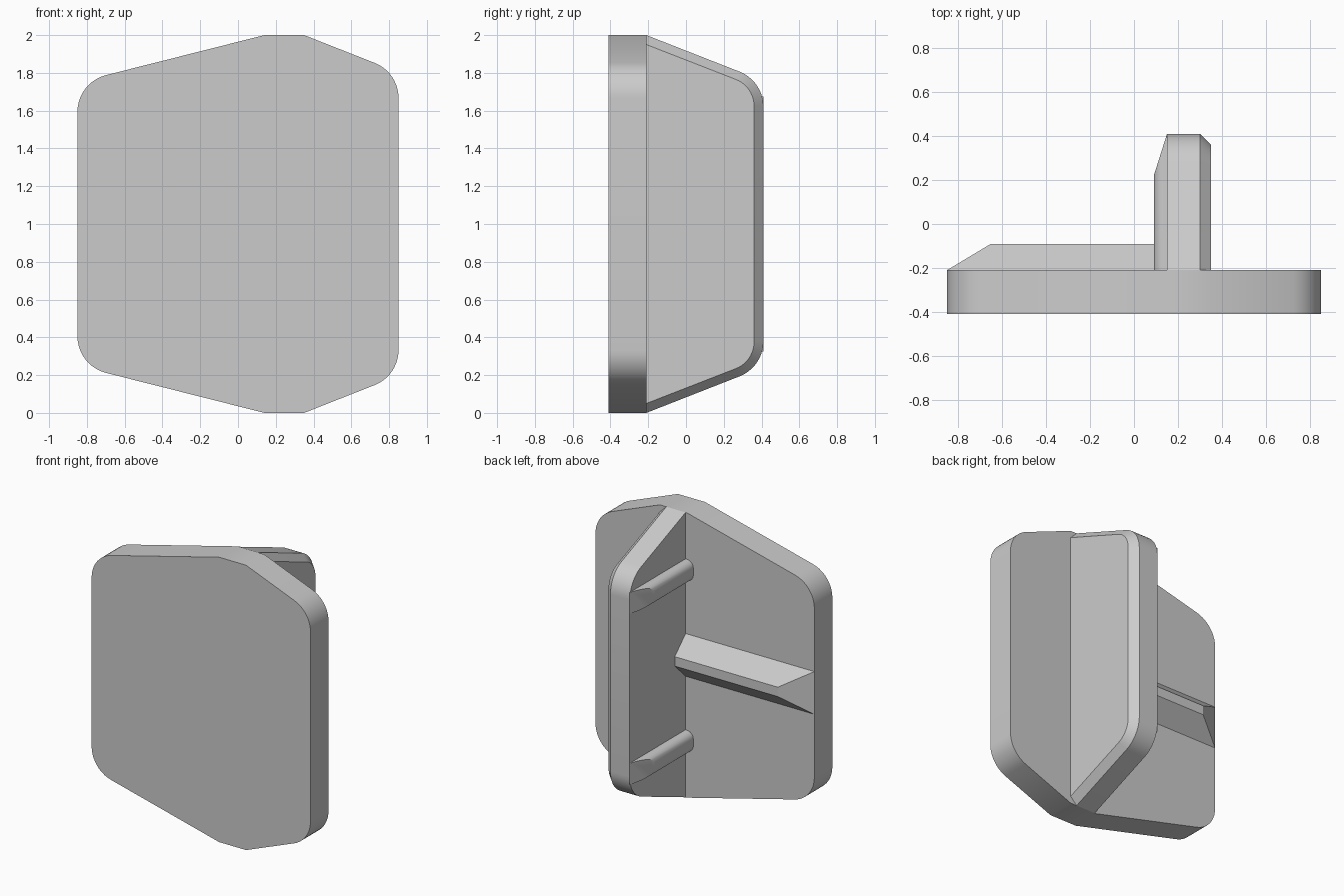
import bpy, bmesh, math
from mathutils import Vector

if "Cube" in bpy.data.objects:
    bpy.data.objects.remove(bpy.data.objects["Cube"], do_unlink=True)

grey = bpy.data.materials.new("plain grey")
grey.use_nodes = True
grey.diffuse_color = (0.6, 0.6, 0.6, 1)
grey.node_tree.nodes["Principled BSDF"].inputs["Base Color"].default_value = (0.6, 0.6, 0.6, 1)


def loft(name, rings):
    """Skin matching rings of points and cap both ends."""
    bm = bmesh.new()
    loops = [[bm.verts.new(p) for p in ring] for ring in rings]
    n = len(loops[0])
    for a, b in zip(loops, loops[1:]):
        for i in range(n):
            j = (i + 1) % n
            bm.faces.new((a[i], a[j], b[j], b[i]))
    bm.faces.new(loops[0])
    bm.faces.new(loops[-1])
    bmesh.ops.recalc_face_normals(bm, faces=bm.faces)
    mesh = bpy.data.meshes.new(name)
    bm.to_mesh(mesh)
    bm.free()
    mesh.materials.append(grey)
    obj = bpy.data.objects.new(name, mesh)
    bpy.context.collection.objects.link(obj)
    bpy.ops.object.select_all(action='DESELECT')
    obj.select_set(True)
    bpy.context.view_layer.objects.active = obj
    bpy.ops.object.shade_smooth_by_angle(angle=math.radians(30))
    return obj


def rounded(corners, steps=10):
    """2D outline from (u, v, radius) corners, rounding where radius > 0."""
    out = []
    for i, (u, v, r) in enumerate(corners):
        p = Vector((u, v))
        if r == 0:
            out.append(p)
            continue
        a = (Vector(corners[i - 1][:2]) - p).normalized()
        b = (Vector(corners[(i + 1) % len(corners)][:2]) - p).normalized()
        half = a.angle(b) / 2
        start, end = p + a * r / math.tan(half), p + b * r / math.tan(half)
        centre = p + (a + b).normalized() * r / math.sin(half)
        s, e = start - centre, end - centre
        sweep = s.angle(e)
        for k in range(steps + 1):
            t = k / steps * sweep
            out.append(centre + (s * math.sin(sweep - t) + e * math.sin(t)) / math.sin(sweep))
    return out


def mirrored(top):
    """Complete an upper half outline with its reflection about z = 1."""
    return top + [(u, 2 - v, r) for u, v, r in reversed(top)]


# Front plate
FRONT, BACK = -0.41, -0.21
outline = rounded(mirrored([(-0.85, 1.75, 0.2), (0.14, 2, 0), (0.35, 2, 0), (0.85, 1.803, 0.2)]))
loft("front_plate", [[(p.x, y, p.y) for p in outline] for y in (FRONT, BACK)])

# Upright fin with one bevelled rim
rim = rounded(mirrored([(BACK, 2, 0), (0.41, 1.757, 0.2)]))
inner = rounded(mirrored([(BACK, 1.95, 0), (0.36, 1.728, 0.15)]))
loft("rear_fin", [[(x, p.x, p.y) for p in shape]
                  for x, shape in ((0.15, rim), (0.30, rim), (0.35, inner))])

# Rounded bars along the fin, each cut off by a slanted plane
bar = rounded([(0, -0.075, 0), (0.06, -0.07, 0.05), (0.06, 0.07, 0.05), (0, 0.075, 0)], 6)
for label, z in (("lower", 0.4), ("upper", 1.6)):
    loft(label + "_fin_bar", [
        [(0.15 - p.x, BACK, z + p.y) for p in bar],
        [(0.15 - p.x, 0.41 - 0.19 * p.x / 0.06, z + p.y) for p in bar]])

# Tapered horizontal rib across the wide side of the plate
base = [(x, BACK, 1 + s * 0.15) for x, s in ((-0.85, -1), (0.15, -1), (0.15, 1), (-0.85, 1))]
crest = [(x, -0.09, 1 + s * 0.033) for x, s in ((-0.65, -1), (0.15, -1), (0.15, 1), (-0.65, 1))]
loft("cross_rib", [base, crest])
